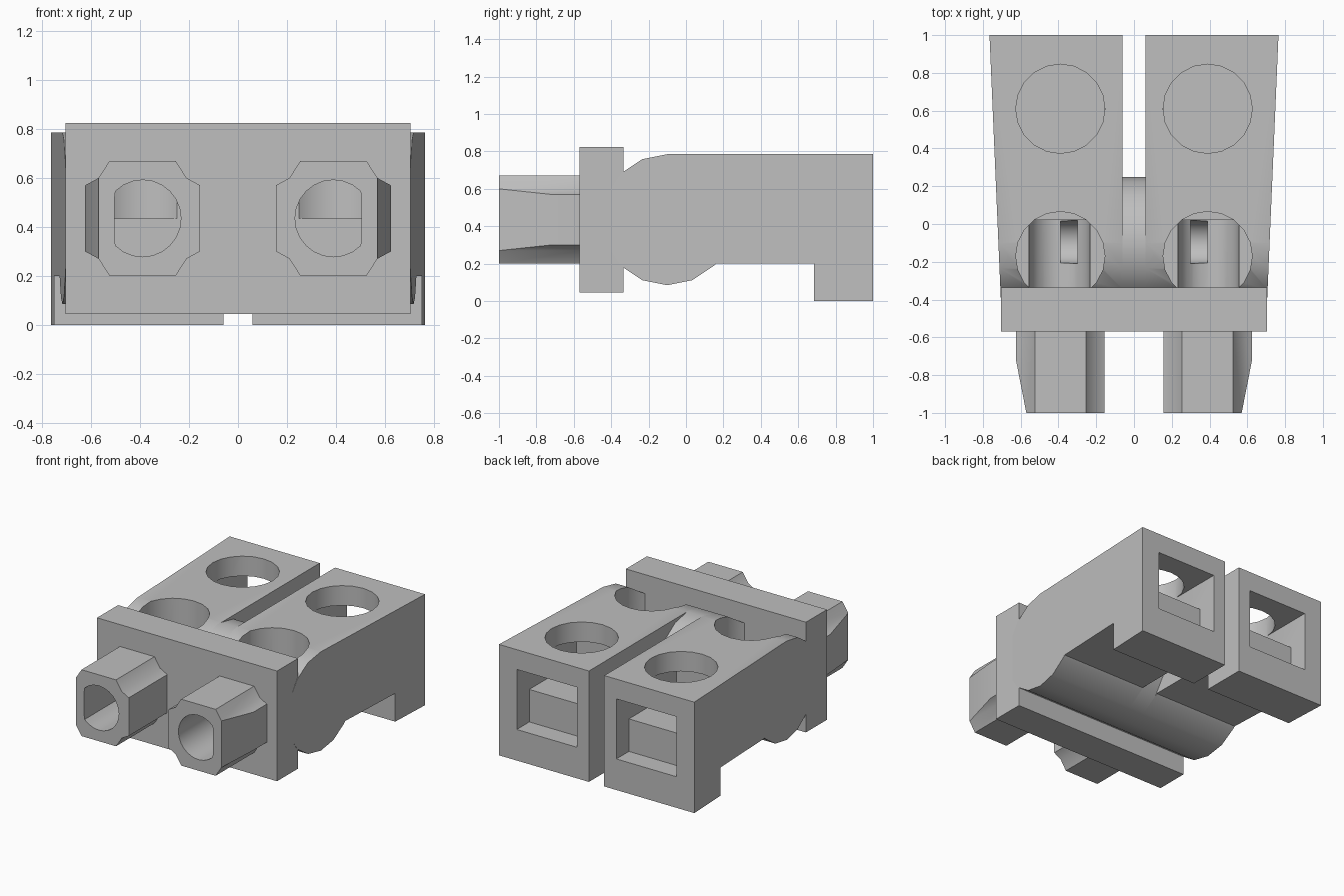
import bpy, bmesh
from math import sin, cos, pi, radians
from mathutils import Vector

if "Cube" in bpy.data.objects:
    bpy.data.objects.remove(bpy.data.objects["Cube"])

grey = bpy.data.materials.new("matte_grey")
grey.use_nodes = True
grey.diffuse_color = (0.52, 0.52, 0.52, 1)
grey.node_tree.nodes["Principled BSDF"].inputs["Base Color"].default_value = (0.52, 0.52, 0.52, 1)


def ring(a, b, r, n=16, start=0.0):
    return [(a + r * cos(start + 2 * pi * i / n), b + r * sin(start + 2 * pi * i / n)) for i in range(n)]


def prism(name, outline, axis, lo, hi):
    """Extrude a 2D outline along one axis; the other two axes keep their order."""
    bm = bmesh.new()

    def point(p, d):
        c = list(p)
        c.insert(axis, d)
        return bm.verts.new(c)

    a = [point(p, lo) for p in outline]
    b = [point(p, hi) for p in outline]
    bm.faces.new(a)
    bm.faces.new(b[::-1])
    for i in range(len(a)):
        j = (i + 1) % len(a)
        bm.faces.new((a[i], b[i], b[j], a[j]))
    bmesh.ops.recalc_face_normals(bm, faces=bm.faces)
    me = bpy.data.meshes.new(name)
    bm.to_mesh(me)
    bm.free()
    me.materials.append(grey)
    ob = bpy.data.objects.new(name, me)
    bpy.context.collection.objects.link(ob)
    return ob


def box(name, x, y, z):
    return prism(name, [(x[0], z[0]), (x[1], z[0]), (x[1], z[1]), (x[0], z[1])], 1, *y)


def activate(ob):
    bpy.ops.object.select_all(action='DESELECT')
    ob.select_set(True)
    bpy.context.view_layer.objects.active = ob


def cut(ob, *cutters):
    activate(ob)
    for c in cutters:
        m = ob.modifiers.new("cut", 'BOOLEAN')
        m.operation, m.solver, m.object = 'DIFFERENCE', 'EXACT', c
        bpy.ops.object.modifier_apply(modifier=m.name)
        bpy.data.objects.remove(c)


def finish(ob, mirrored=False):
    activate(ob)
    if mirrored:
        ob.modifiers.new("mirror", 'MIRROR')
        bpy.ops.object.modifier_apply(modifier="mirror")
    bpy.ops.object.shade_smooth_by_angle(angle=radians(30))


def bore(side=1):
    # round wire bore with a flattened outer wall
    pts = [(side * min(x, 0.505), z) for x, z in ring(0.39, 0.435, 0.157, 24)]
    return prism("bore_cutter", pts, 1, -1.1, -0.3)


# Housing halves: rounded nose, long flat top, foot at the back
nose = [(-0.1 + 0.35 * cos(a), 0.435 + 0.35 * sin(a)) for a in [pi / 2 + i * pi / 8 for i in range(11)]]
side_profile = nose + [(0.16, 0.2), (0.685, 0.2), (0.685, 0), (1, 0), (1, 0.785)]
housing = prism("housing_half", side_profile, 0, 0.06, 0.7)
for v in housing.data.vertices:
    if v.co.x > 0.5:
        v.co.x = 0.705 + 0.06 * (v.co.y + 0.4) / 1.4
cut(housing,
    box("chamber_cutter", (0.155, 0.625), (0.33, 1.1), (0.45, 0.645)),
    box("entry_cutter", (0.155, 0.625), (0.86, 1.1), (0.22, 0.5)),
    prism("rear_hole_cutter", ring(0.39, 0.61, 0.236, 20), 2, 0.5, 0.9),
    prism("front_hole_cutter", ring(0.39, -0.17, 0.236, 20), 2, 0.435, 0.9),
    prism("channel_cutter", ring(0.395, 0.435, 0.162, 24), 1, -0.6, 0.02),
    prism("slot_cutter", ring(-0.095, 0.3, 0.115, 24), 0, 0.3, 0.39))
finish(housing, True)

# Barrel joining the halves
barrel = prism("centre_barrel", ring(-0.1, 0.435, 0.35), 0, -0.07, 0.07)
finish(barrel)

# Front plate
plate = box("front_plate", (-0.705, 0.705), (-0.57, -0.335), (0.045, 0.825))
cut(plate, bore(1), bore(-1))
finish(plate)

# Front sockets with notched corners and a tapered outer side
quarter = [(0.235, 0.135), (0.18, 0.165), (0.135, 0.235)]
outline = []
for sx, sz, step in ((1, 1, 1), (-1, 1, -1), (-1, -1, 1), (1, -1, -1)):
    outline += [(0.39 + sx * x, 0.435 + sz * z) for x, z in quarter[::step]]
socket = prism("front_socket", outline, 1, -1, -0.56)
bm = bmesh.new()
bm.from_mesh(socket.data)
res = bmesh.ops.bisect_plane(bm, geom=bm.verts[:] + bm.edges[:] + bm.faces[:],
                             plane_co=Vector((0.625, -0.72, 0)),
                             plane_no=Vector((0.28, -0.055, 0)), clear_outer=True)
bmesh.ops.holes_fill(bm, edges=[e for e in bm.edges if e.is_boundary], sides=0)
bmesh.ops.recalc_face_normals(bm, faces=bm.faces)
bm.to_mesh(socket.data)
bm.free()
cut(socket, bore())
finish(socket, True)
